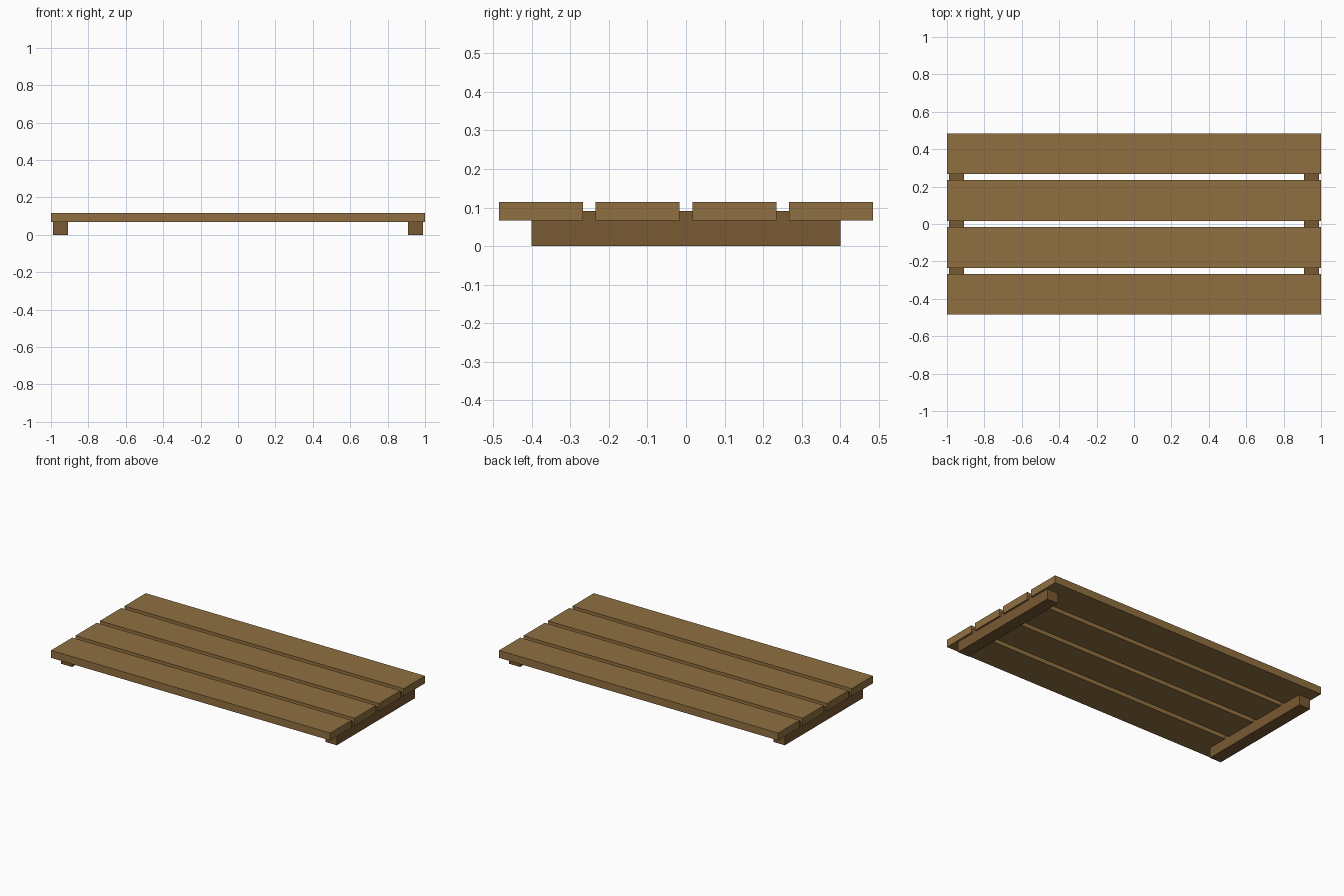
import bpy

if "Cube" in bpy.data.objects:
    bpy.data.objects.remove(bpy.data.objects["Cube"])


def material(name, color):
    mat = bpy.data.materials.new(name)
    mat.diffuse_color = (*color, 1)
    mat.use_nodes = True
    mat.node_tree.nodes["Principled BSDF"].inputs["Base Color"].default_value = mat.diffuse_color
    return mat


def box(name, lo, hi, mat):
    bpy.ops.mesh.primitive_cube_add(size=1, location=[(a + b) / 2 for a, b in zip(lo, hi)])
    ob = bpy.context.object
    ob.name = name
    ob.scale = [b - a for a, b in zip(lo, hi)]
    bpy.ops.object.transform_apply(location=False, rotation=False, scale=True)
    ob.data.materials.append(mat)
    return ob


plank_wood = material("plank_wood", (0.28, 0.16, 0.053))
beam_wood = material("beam_wood", (0.19, 0.10, 0.032))

# Four long top planks with narrow gaps
PITCH, WIDTH = 0.2505, 0.218
for i in range(4):
    y = (i - 1.5) * PITCH
    box(f"plank_{i + 1}", (-1, y - WIDTH / 2, 0.067), (1, y + WIDTH / 2, 0.115), plank_wood)

# Cross beams at both ends, let into the underside of the planks
for name, x in (("left_beam", -0.948), ("right_beam", 0.948)):
    box(name, (x - 0.04, -0.4, 0), (x + 0.04, 0.4, 0.091), beam_wood)
